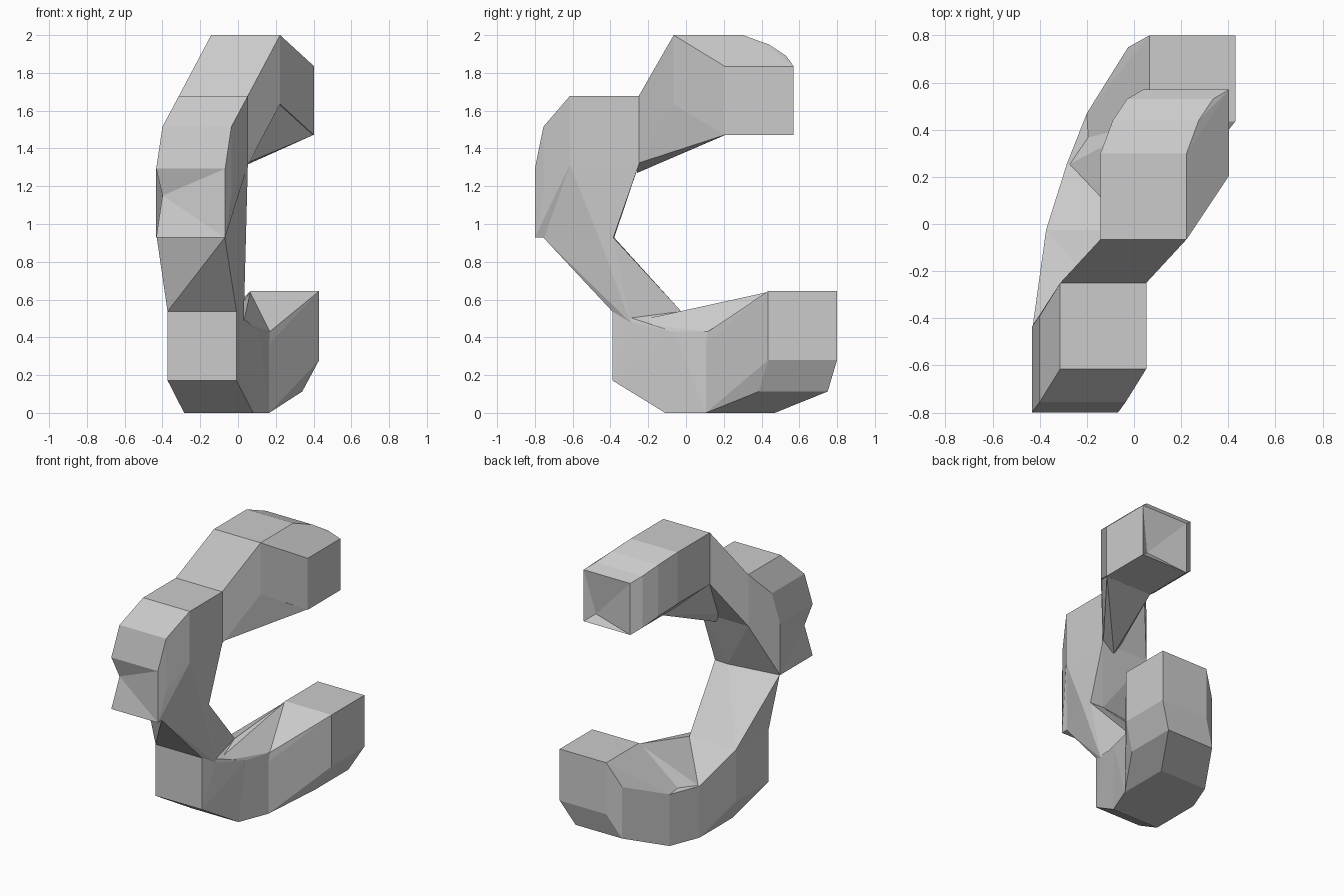
import bpy, bmesh
from mathutils import Vector

if "Cube" in bpy.data.objects:
    bpy.data.objects.remove(bpy.data.objects["Cube"])

S = 0.365  # side of the square section


def box(x, y, z):
    """Eight corners of a section cube from its lowest corner."""
    return [(x + i * S, y + j * S, z + k * S)
            for i in (0, 1) for j in (0, 1) for k in (0, 1)]


def side(pts, axis, top):
    """Four corners on one side of a cube."""
    v = (max if top else min)(p[axis] for p in pts)
    return [p for p in pts if abs(p[axis] - v) < 1e-6]


def hull(name, pts):
    bm = bmesh.new()
    for p in pts:
        bm.verts.new(Vector(p))
    r = bmesh.ops.convex_hull(bm, input=bm.verts[:])
    junk = [g for g in set(r["geom_interior"] + r["geom_unused"])
            if isinstance(g, bmesh.types.BMVert)]
    bmesh.ops.delete(bm, geom=junk, context='VERTS')
    bmesh.ops.recalc_face_normals(bm, faces=bm.faces[:])
    me = bpy.data.meshes.new(name)
    bm.to_mesh(me)
    bm.free()
    ob = bpy.data.objects.new(name, me)
    bpy.context.collection.objects.link(ob)
    return ob


def combine(base, other, op):
    m = base.modifiers.new("combine", 'BOOLEAN')
    m.operation, m.solver, m.object = op, 'EXACT', other
    bpy.context.view_layer.objects.active = base
    bpy.ops.object.modifier_apply(modifier=m.name)
    bpy.data.objects.remove(other)


# Section cubes along the winding path, top end to bottom end
end_top = box(0.038, 0.205, 1.47)
top_c = box(-0.03, 0.165, 1.525)
top_b = box(-0.09, 0.075, 1.585)
top_a = box(-0.142, -0.065, 1.635)
knee = box(-0.313, -0.615, 1.313)
front_a = box(-0.40, -0.755, 1.15)
front_b = box(-0.433, -0.80, 0.928)
low_a = box(-0.373, -0.39, 0.172)
low_b = box(-0.285, -0.11, 0)
low_c = box(-0.2, 0.105, 0)
low_d = box(-0.025, 0.385, 0.113)
end_low = box(0.065, 0.435, 0.28)

# Slanted waist outline at the height where the upper part stops
wz = 0.928
waist = [(-0.43, -0.435, wz), (-0.07, -0.755, wz), (0.042, -0.46, wz),
         (0.042, -0.385, wz), (-0.06, -0.38, wz)]
# Raised rim points on the inner edge of the lower arm
rim_a, rim_b, rim_c = (0.03, -0.295, 0.48), (0.11, -0.07, 0.43), (0.168, 0.115, 0.43)

pieces = [
    # upper arm and its diagonal link
    top_a + top_b + top_c + end_top,
    side(knee, 1, True) + side(top_a, 1, False),
    # web under the upper arm
    [(0.038, 0.205, 1.47), (0.04, 0.21, 1.6), (-0.14, -0.06, 1.64),
     (0.22, -0.06, 1.64), (0.22, -0.05, 1.7), (-0.05, -0.26, 1.27),
     (-0.1, -0.26, 1.34), (0.04, -0.26, 1.32), (0.40, 0.207, 1.472)],
    # front bulge
    knee + front_a + front_b,
    side(knee, 2, False) + waist,
    # waist down to the foot
    waist + side(low_a, 2, True) + [rim_a],
    # lower arm with its raised rim
    low_a + low_b + [rim_a, rim_b],
    low_b + low_c + [rim_b, rim_c],
    low_c + low_d + end_low + [rim_c],
    # ridge on top of the lower arm
    [(0.065, 0.435, 0.64), (-0.008, -0.025, 0.537), rim_a, rim_b, rim_c,
     (-0.19, 0.4, 0.35), (-0.28, 0.25, 0.36), (0.0, -0.2, 0.3)],
]
body = hull("winding_arm", pieces[0])
for p in pieces[1:]:
    combine(body, hull("piece", p), 'UNION')

# Shallow dents in the upper end and in the front bulge
dents = [side(end_top, 1, True) + [(0.335, 0.53, 1.525)],
         side(front_b, 1, False) + [(-0.40, -0.755, 1.15)],
         side(front_b, 0, False) + [(-0.40, -0.755, 1.15)]]
for p in dents:
    combine(body, hull("dent", p), 'DIFFERENCE')
